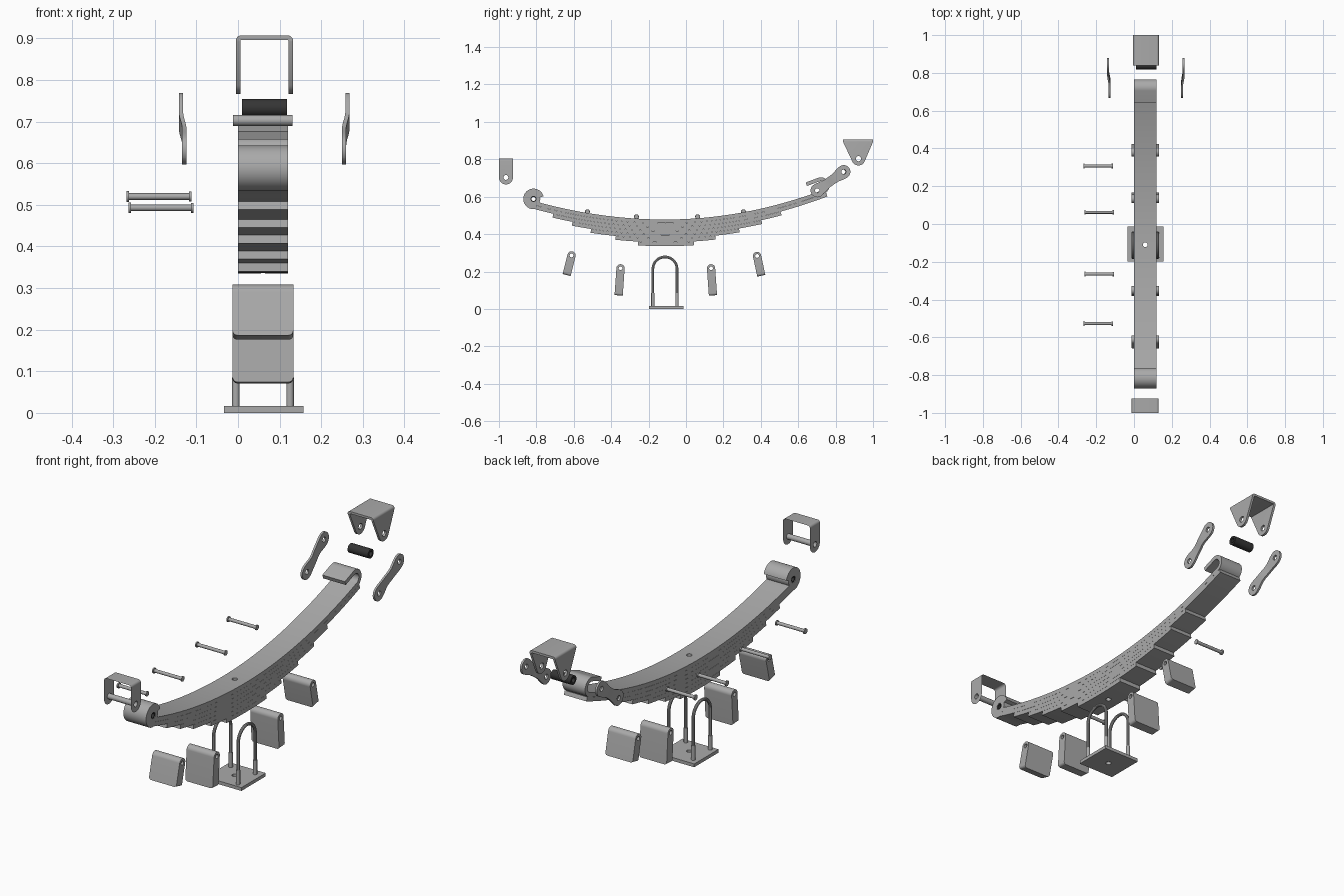
import bpy, bmesh, math
from mathutils import Matrix

if "Cube" in bpy.data.objects:
    bpy.data.objects.remove(bpy.data.objects["Cube"])


def material(name, v):
    m = bpy.data.materials.new(name)
    m.diffuse_color = (v, v, v, 1)
    m.use_nodes = True
    m.node_tree.nodes["Principled BSDF"].inputs["Base Color"].default_value = m.diffuse_color
    return m


STEEL = material("steel grey", 0.40)
RUBBER = material("rubber black", 0.035)
AXES = {'x': lambda a, b, c: (c, a, b), 'y': lambda a, b, c: (a, c, b), 'z': lambda a, b, c: (a, b, c)}


def prism(name, outline, axis, lo, hi, mat=STEEL):
    """Extrude a 2D outline along an axis."""
    bm = bmesh.new()
    f = bm.faces.new([bm.verts.new(AXES[axis](a, b, lo)) for a, b in outline])
    ext = bmesh.ops.extrude_face_region(bm, geom=[f])['geom']
    top = [v for v in ext if isinstance(v, bmesh.types.BMVert)]
    bmesh.ops.translate(bm, verts=top, vec=AXES[axis](0, 0, hi - lo))
    bmesh.ops.recalc_face_normals(bm, faces=bm.faces[:])
    return finish(name, bm, mat)


def finish(name, bm, mat):
    me = bpy.data.meshes.new(name)
    bm.to_mesh(me)
    bm.free()
    ob = bpy.data.objects.new(name, me)
    bpy.context.collection.objects.link(ob)
    me.materials.append(mat)
    smooth(ob)
    return ob


def activate(ob):
    bpy.ops.object.select_all(action='DESELECT')
    ob.select_set(True)
    bpy.context.view_layer.objects.active = ob


def smooth(ob):
    activate(ob)
    bpy.ops.object.shade_smooth_by_angle(angle=math.radians(30))


def combine(ob, tool, op='DIFFERENCE'):
    m = ob.modifiers.new("cut", 'BOOLEAN')
    m.operation, m.object, m.solver = op, tool, 'EXACT'
    activate(ob)
    bpy.ops.object.modifier_apply(modifier=m.name)
    bpy.data.objects.remove(tool)
    smooth(ob)


def arc(cx, cy, r, a0, a1, n=24):
    return [(cx + r * math.cos(math.radians(a0 + (a1 - a0) * i / n)),
             cy + r * math.sin(math.radians(a0 + (a1 - a0) * i / n))) for i in range(n + 1)]


def circle(cx, cy, r, n=32):
    return arc(cx, cy, r, 0, 360, n)[:-1]


def hole(ob, axis, a, b, r):
    combine(ob, prism("cutter", circle(a, b, r), axis, -2, 2))


def strip(path, t):
    """Outline of a band of thickness t that follows a path."""
    left, right = [], []
    for i, (a, b) in enumerate(path):
        p, q = path[max(i - 1, 0)], path[min(i + 1, len(path) - 1)]
        da, db = q[0] - p[0], q[1] - p[1]
        k = t / 2 / math.hypot(da, db)
        left.append((a - db * k, b + da * k))
        right.append((a + db * k, b - da * k))
    return left + right[::-1]


# ---- leaf pack ----
Y0, T, PITCH = -0.11, 0.02, 0.0204


def radius(y):
    return 2.5 if y < Y0 else 2.25


def normal(y):
    s = (y - Y0) / radius(y)
    k = math.hypot(1, s)
    return -s / k, 1 / k


def leaf_point(y, d):
    n = normal(y)
    return y - n[0] * d, 0.478 + (y - Y0) ** 2 / (2 * radius(y)) - n[1] * d


def leaf_path(y0, y1, k):
    return [leaf_point(y0 + (y1 - y0) * i / 40, T / 2 + k * PITCH) for i in range(41)]


EYE = (-0.815, 0.588)
main = arc(*EYE, 0.026, 254 - 325, 254, 40) + leaf_path(-0.795, 0.73, 0)
nx, nz = normal(0.73)
px, pz = leaf_point(0.73, T / 2)
a = math.degrees(math.atan2(-nz, -nx))
hook = arc(px + 0.035 * nx, pz + 0.035 * nz, 0.035, a, a + 180)[1:]
hook.append((hook[-1][0] - nz * 0.07, hook[-1][1] + nx * 0.07))
wrapper = arc(*EYE, 0.045, 254 - 240, 254, 40) + leaf_path(-0.80, 0.742, 1)
ends = [(-0.70, 0.495), (-0.595, 0.39), (-0.495, 0.27), (-0.365, 0.145), (-0.25, 0.035)]
paths = [main + hook, wrapper] + [leaf_path(p, q, i + 2) for i, (p, q) in enumerate(ends)]
for i, path in enumerate(paths):
    leaf = prism(f"spring_leaf_{i + 1}", strip(path, T), 'x', 0, 0.12)
    hole(leaf, 'z', 0.06, Y0, 0.0125)

# ---- bushings ----
bush = prism("shackle_bushing", circle(0.84, 0.733, 0.022), 'x', 0.01, 0.118, RUBBER)
hole(bush, 'x', 0.84, 0.733, 0.012)
bush = prism("eye_bushing", circle(*EYE, 0.0165), 'x', 0.002, 0.118, RUBBER)
hole(bush, 'x', *EYE, 0.011)


# ---- U-shaped brackets: a bent strap trimmed to a side profile ----
def bracket(name, side, hole_at, hole_r, x0, x1, t, base, up):
    r = 0.012
    h = t / 2
    tip = base + up * 0.4
    z = base + up * h
    path = [(x0 + h, tip)]
    path += [(x0 + r + (h - r) * math.cos(u), base + up * (r - (r - h) * math.sin(u)))
             for u in [math.pi / 2 * i / 6 for i in range(7)]]
    path += [(x0 + x1 - x, zz) for x, zz in path[::-1]]
    ob = prism(name, strip(path, t), 'y', -1.2, 1.2)
    combine(ob, prism("trim", side, 'x', -1, 1), 'INTERSECT')
    hole(ob, 'x', *hole_at, hole_r)
    return ob


# front hanger and rear hanger
bracket("front_hanger", [(-1.0, 0.82), (-1.0, 0.703)] + arc(-0.9625, 0.703, 0.0375, 180, 360) + [(-0.925, 0.82)],
        (-0.963, 0.703), 0.013, -0.012, 0.131, 0.012, 0.805, -1)
bracket("rear_hanger", [(0.84, 0.92), (0.84, 0.893)] + arc(0.922, 0.803, 0.036, 205, 335) + [(1.0, 0.893), (1.0, 0.92)],
        (0.922, 0.803), 0.014, -0.005, 0.132, 0.011, 0.907, -1)

# rebound clips
for i, (y, z, length, tilt) in enumerate([(-0.612, 0.286, 0.108, -14), (-0.35, 0.217, 0.145, -4),
                                          (0.134, 0.217, 0.145, 4), (0.38, 0.283, 0.108, 12)]):
    w = 0.022
    clip = bracket(f"rebound_clip_{i + 1}", [(-w, -length - 0.01)] + [(w, -length - 0.01)] + arc(0, 0, w, 0, 180),
                   (0, 0), 0.010, -0.013, 0.133, 0.013, -length, 1)
    clip.data.transform(Matrix.Translation((0, y, z)) @ Matrix.Rotation(math.radians(tilt), 4, 'X'))

# clip bolts: shaft with a head at each end
for i, (y, z, x) in enumerate([(-0.527, 0.52, -0.268), (-0.265, 0.493, -0.263),
                               (0.062, 0.493, -0.263), (0.307, 0.52, -0.268)]):
    prof = [(0, 0.013), (0.006, 0.013), (0.006, 0.008), (0.150, 0.008), (0.150, 0.012), (0.156, 0.012)]
    bm = bmesh.new()
    rings = [[bm.verts.new((x + s, p, q)) for p, q in circle(y, z, r, 20)] for s, r in prof]
    for A, B in zip(rings, rings[1:]):
        for j in range(20):
            bm.faces.new((A[j], A[j - 1], B[j - 1], B[j]))
    bm.faces.new(rings[0])
    bm.faces.new(rings[-1])
    bmesh.ops.recalc_face_normals(bm, faces=bm.faces[:])
    finish(f"clip_bolt_{i + 1}", bm, STEEL)

# ---- base plate and U-bolts ----
plate = prism("axle_plate", [(-0.034, -0.198), (0.157, -0.198), (0.157, -0.014), (-0.034, -0.014)], 'z', 0, 0.016)
hole(plate, 'z', 0.06, Y0, 0.0125)
for n, x in enumerate((-0.005, 0.125)):
    cu = bpy.data.curves.new("u_bolt", 'CURVE')
    cu.dimensions, cu.bevel_depth, cu.bevel_resolution, cu.use_fill_caps = '3D', 0.0075, 3, True
    pts = [(-0.048, 0.003)] + arc(-0.1125, 0.2135, 0.0645, 0, 180) + [(-0.177, 0.003)]
    sp = cu.splines.new('POLY')
    sp.points.add(len(pts) - 1)
    for p, (y, z) in zip(sp.points, pts):
        p.co = (x, y, z, 1)
    ob = bpy.data.objects.new(f"u_bolt_{n + 1}", cu)
    bpy.context.collection.objects.link(ob)
    cu.materials.append(STEEL)
    activate(ob)
    bpy.ops.object.convert(target='MESH')
    smooth(bpy.context.object)
    for j, y in enumerate((-0.048, -0.177)):
        prism(f"u_bolt_thread_{n + 1}_{j + 1}", circle(x, y, 0.009, 20), 'z', 0.004, 0.085)

# ---- shackle side plates: waisted, with a sideways joggle ----
P, Q, R = (0.702, 0.633), (0.843, 0.733), 0.036
L = math.dist(P, Q)
uy, uz = (Q[0] - P[0]) / L, (Q[1] - P[1]) / L


def ease(t):
    t = min(max(t, 0), 1)
    return t * t * (3 - 2 * t)


def half_width(s):
    e = min(s, L - s)
    if e < 0:
        return math.sqrt(max(R * R - e * e, 1e-7))
    return R - 0.011 * ease(e / (L * 0.4))


stations = [-R * math.cos(math.pi / 2 * i / 10) for i in range(10)]
stations = stations + [L * i / 16 for i in range(17)] + [L - s for s in stations[::-1]]
for name, x, side in (("left", -0.129, -1), ("right", 0.255, 1)):
    bm = bmesh.new()
    rings = []
    for s in stations:
        w = half_width(s)
        xc = x + side * 0.008 * ease((s / L - 0.3) / 0.4)
        rings.append([bm.verts.new((xc + dx, P[0] + uy * s - uz * dw, P[1] + uz * s + uy * dw))
                      for dx, dw in ((-0.005, -w), (0.005, -w), (0.005, w), (-0.005, w))])
    for A, B in zip(rings, rings[1:]):
        for j in range(4):
            bm.faces.new((A[j], A[j - 1], B[j - 1], B[j]))
    bm.faces.new(rings[0])
    bm.faces.new(rings[-1])
    bmesh.ops.recalc_face_normals(bm, faces=bm.faces[:])
    ob = finish(f"shackle_plate_{name}", bm, STEEL)
    for c in (P, Q):
        hole(ob, 'x', *c, 0.012)
